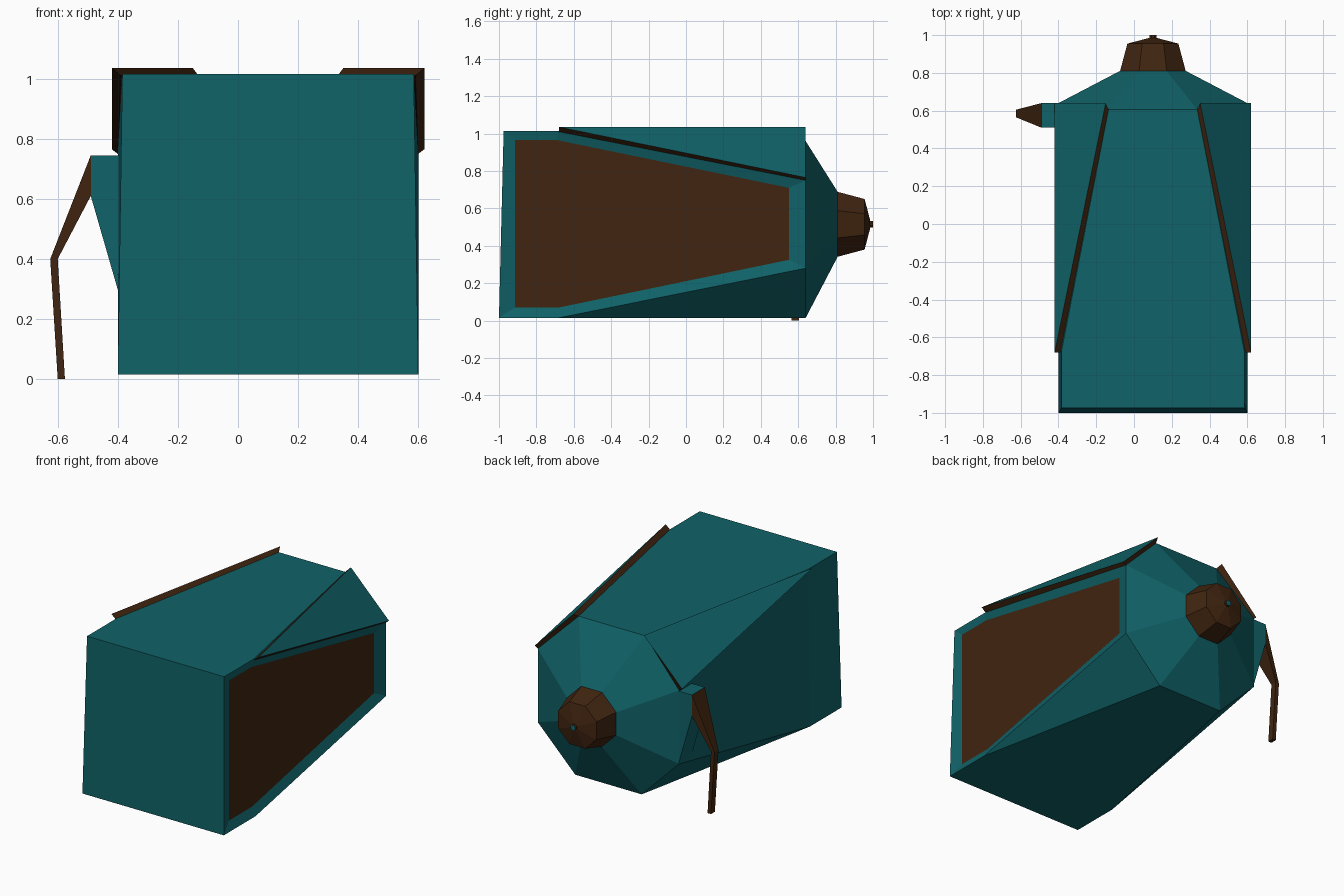
import bpy
import bmesh
from mathutils import Vector

cube = bpy.data.objects.get("Cube")
if cube:
    bpy.data.objects.remove(cube)

CX, CZ = 0.1, 0.515  # axis of the body


def material(name, rgb):
    mat = bpy.data.materials.new(name)
    mat.use_nodes = True
    mat.diffuse_color = (*rgb, 1)
    mat.node_tree.nodes["Principled BSDF"].inputs["Base Color"].default_value = (*rgb, 1)
    return mat


TEAL = material("teal", (0.005, 0.122, 0.138))
BROWN = material("dark brown", (0.052, 0.018, 0.005))


def build(name, faces, mats):
    """Make an object from (corner points, material index) faces."""
    bm = bmesh.new()
    for points, index in faces:
        face = bm.faces.new([bm.verts.new(p) for p in points])
        face.material_index = index
    bmesh.ops.remove_doubles(bm, verts=bm.verts, dist=0.0005)
    bmesh.ops.recalc_face_normals(bm, faces=bm.faces)
    mesh = bpy.data.meshes.new(name)
    bm.to_mesh(mesh)
    bm.free()
    for mat in mats:
        mesh.materials.append(mat)
    obj = bpy.data.objects.new(name, mesh)
    bpy.context.collection.objects.link(obj)
    return obj


def bridge(a, b, index=0):
    n = len(a)
    return [((a[i], a[(i + 1) % n], b[(i + 1) % n], b[i]), index) for i in range(n)]


def loft(name, rings, mats, end_index=0):
    faces = [(rings[0], 0), (rings[-1], end_index)]
    for a, b in zip(rings, rings[1:]):
        faces += bridge(a, b)
    return build(name, faces, mats)


def square(y_bottom, y_top):
    """Body section, slightly narrower at the top."""
    return [Vector((CX + sx * w, y, CZ + sz * 0.5)) for sx, sz, w, y in
            ((1, -1, 0.5, y_bottom), (1, 1, 0.485, y_top),
             (-1, 1, 0.485, y_top), (-1, -1, 0.5, y_bottom))]


def octagon(r, y, k=0.42):
    s = r * k
    return [Vector((CX + u, y, CZ + v)) for u, v in
            ((r, -s), (r, s), (s, r), (-s, r), (-r, s), (-r, -s), (-s, -r), (s, -r))]


# Body: box that turns into an octagon, then a blunt cone
front = square(-1, -0.975)
mid = square(-0.68, -0.68)
back = octagon(0.5, 0.64, 0.47)
for i in (2, 3):
    back[i].y = 0.605
neck = octagon(0.175, 0.81)
faces = [(front, 0), (neck, 0)] + bridge(back, neck)
for i in range(4):
    j = (i + 1) % 4
    faces.append(((mid[i], back[2 * i], back[2 * i - 1]), 0))
    if i:
        faces.append(((front[i], front[j], mid[j], mid[i]), 0))
        faces.append(((mid[i], mid[j], back[2 * i + 1], back[2 * i]), 0))

# Sunken brown panel with a sloping frame on the left side
outer = [front[0], front[1], mid[1], back[1], back[0], mid[0]]
inner = [Vector((0.576, y, z)) for y, z in
         ((-0.915, 0.07), (-0.915, 0.965), (-0.69, 0.965),
          (0.55, 0.71), (0.55, 0.325), (-0.68, 0.07))]
faces += bridge(outer, inner) + [(inner, 1)]
build("body", faces, [TEAL, BROWN])

# Corner plates: teal outside, brown edges
for side, name in ((1, "left_corner_plate"), (-1, "right_corner_plate")):
    low = [Vector((CX + side * x, y, z)) for x, y, z in
           ((0.49, -0.68, 1.01), (0.235, 0.605, 1.015), (0.5, 0.64, 0.75))]
    high = [Vector((CX + side * x, y, z)) for x, y, z in
            ((0.52, -0.68, 1.035), (0.25, 0.64, 1.035), (0.52, 0.64, 0.765))]
    build(name, [(low, 1), (high, 0)] + bridge(low, high, 1), [TEAL, BROWN])

# Back knob with a small pin
loft("knob", [octagon(0.175, 0.805), octagon(0.135, 0.955), octagon(0.02, 0.985)], [BROWN])
loft("knob_pin", [octagon(0.018, 0.98), octagon(0.018, 1.0)], [BROWN, TEAL], 1)


def upright(x, y0, y1, z0, z1):
    return [Vector(p) for p in ((x, y0, z0), (x, y1, z0), (x, y1, z1), (x, y0, z1))]


def flat(x0, x1, z):
    return [Vector(p) for p in ((x1, 0.565, z), (x1, 0.605, z), (x0, 0.605, z), (x0, 0.565, z))]


# Side bracket and bent leg on the right
root = upright(-0.395, 0.51, 0.64, 0.28, 0.745)
shoulder = upright(-0.49, 0.51, 0.64, 0.61, 0.745)
loft("leg_bracket", [root, shoulder], [TEAL])
# lower edge of the shoulder runs to the inner side of the knee
loft("leg", [shoulder, flat(-0.625, -0.6, 0.4), flat(-0.6, -0.576, 0)], [BROWN])
